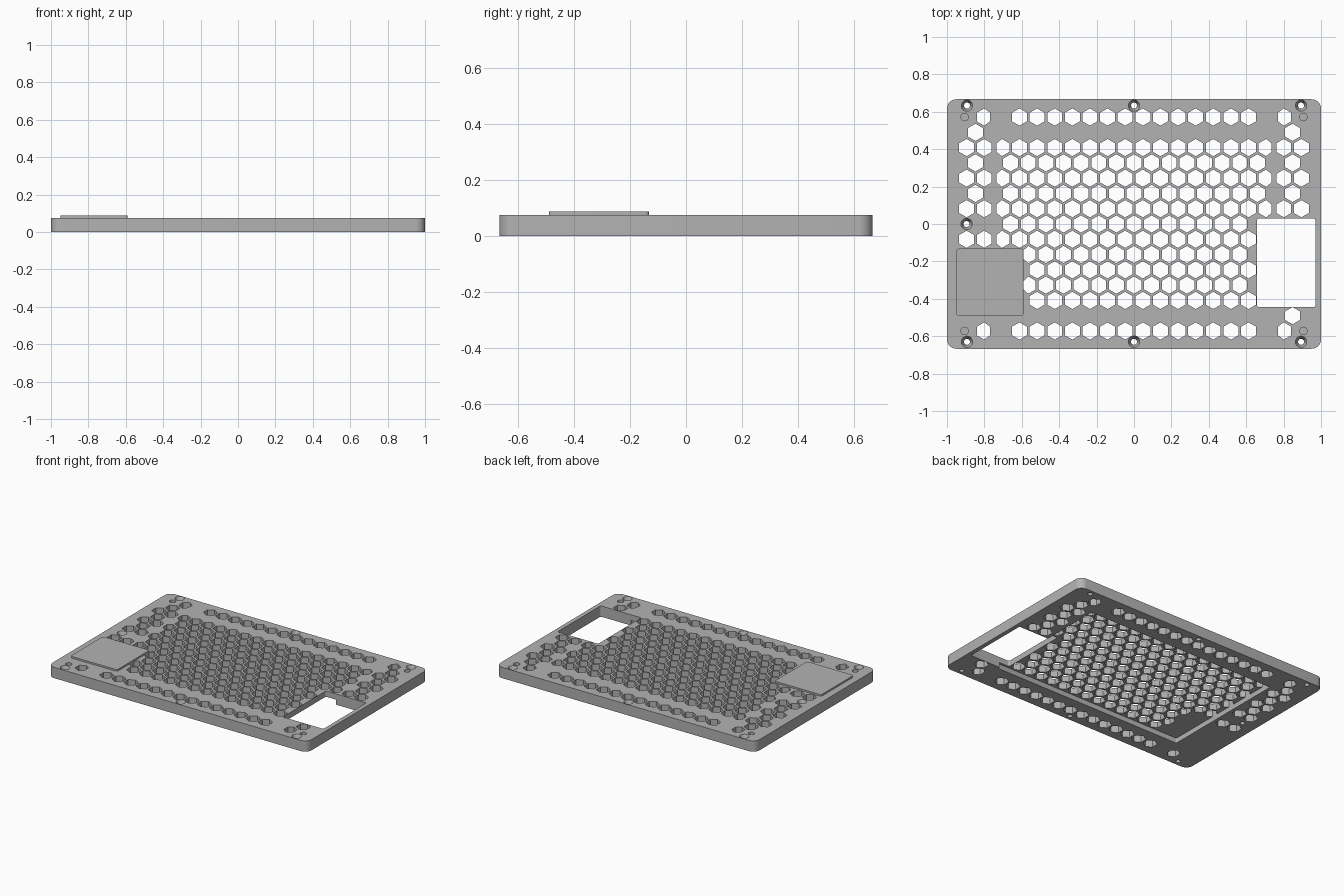
import bpy, bmesh
from math import sin, cos, pi, radians

cube = bpy.data.objects.get("Cube")
if cube:
    bpy.data.objects.remove(cube)

HALF_X, HALF_Y, THICK = 1.0, 0.667, 0.075
PITCH, ROW, HEX_R = 0.0942, 0.0817, 0.046
RECESS_X, RECESS_Y, RECESS_Z = 0.735, 0.46, 0.035
PAD_EDGE = -0.59

grey = bpy.data.materials.new("plain_grey")
grey.use_nodes = True
grey.diffuse_color = (0.45, 0.45, 0.45, 1)
grey.node_tree.nodes["Principled BSDF"].inputs["Base Color"].default_value = grey.diffuse_color


def circle(x, y, r, n=24, start=0.0):
    return [(x + r * cos(start + 2 * pi * i / n), y + r * sin(start + 2 * pi * i / n))
            for i in range(n)]


def rounded_rect(x0, x1, y0, y1, r, steps=8):
    corners = [(x1 - r, y1 - r), (x0 + r, y1 - r), (x0 + r, y0 + r), (x1 - r, y0 + r)]
    pts = []
    for q, (cx, cy) in enumerate(corners):
        for s in range(steps + 1):
            a = (q + s / steps) * pi / 2
            pts.append((cx + r * cos(a), cy + r * sin(a)))
    return pts


def loft(bm, levels):
    """Closed solid through a stack of (z, outline) levels."""
    rings = [[bm.verts.new((x, y, z)) for x, y in pts] for z, pts in levels]
    bm.faces.new(rings[0][::-1])
    bm.faces.new(rings[-1])
    n = len(rings[0])
    for low, high in zip(rings, rings[1:]):
        for i in range(n):
            j = (i + 1) % n
            bm.faces.new((low[i], low[j], high[j], high[i]))


def make_object(name, solids):
    bm = bmesh.new()
    for levels in solids:
        loft(bm, levels)
    mesh = bpy.data.meshes.new(name)
    bm.to_mesh(mesh)
    bm.free()
    mesh.materials.append(grey)
    obj = bpy.data.objects.new(name, mesh)
    bpy.context.collection.objects.link(obj)
    return obj


def prism(pts, z0, z1):
    return [(z0, pts), (z1, pts)]


def has_vent(x, k):
    """Which cells of the honeycomb are open."""
    ax = abs(x)
    if ax > 0.91:
        return False
    if abs(k) == 7:
        return ax < 0.65 or 0.78 < ax < 0.82
    if abs(k) == 6:
        return 0.8 < ax < 0.87 and (k > 0 or x > 0)
    if 0.72 < ax < 0.78:
        return False                      # rim of the recess
    if k <= 0 and x > 0.63:
        return False                      # window
    if k <= -2 and x < -0.57:
        return False                      # raised pad
    return not (k == 0 and x < -0.8)      # side screw


def vent(x, k):
    pts = circle(x, k * ROW, HEX_R, 6, pi / 2)
    if abs(k) == 7 and abs(x) > 0.7:
        low, high = 0.77, 1.0
    elif abs(x) < RECESS_X:
        low, high = 0.0, RECESS_X
    else:
        low, high = 0.0, 1.0
    side = 1 if x > 0 else -1
    if abs(x) > 0.5:
        pts = [(side * min(max(side * px, low), high), py) for px, py in pts]
    if -6 < k < -1:
        pts = [(max(px, PAD_EDGE), py) for px, py in pts]
    return prism(pts, -0.05, 0.15)


# Cutters: honeycomb vents
vents = []
for k in range(-7, 8):
    for i in range(-11, 12):
        x = (i + 0.5 * (k % 2)) * PITCH
        if has_vent(x, k):
            vents.append(vent(x, k))

# Cutters: countersunk screw holes and small blind peg holes
fixings = []
screws = [(x, y) for x in (-0.893, 0, 0.893) for y in (-0.63, 0.633)] + [(-0.895, 0)]
for x, y in screws:
    fixings.append([(-0.05, circle(x, y, 0.016)), (0.045, circle(x, y, 0.016)),
                    (0.078, circle(x, y, 0.032))])
for sx in (-1, 1):
    for sy in (-1, 1):
        fixings.append(prism(circle(sx * 0.905, sy * 0.572, 0.02), 0.045, 0.15))

cutters = [
    make_object("vent_cutter", vents),
    make_object("fixing_cutter", fixings),
    make_object("recess_cutter", [prism(
        rounded_rect(-RECESS_X, RECESS_X, -RECESS_Y, RECESS_Y, 0.008), -0.05, RECESS_Z)]),
    make_object("window_cutter", [prism(
        rounded_rect(0.657, 0.97, -0.445, 0.03, 0.012), -0.06, 0.16)]),
]

# Main plate, with every opening cut through it
plate = make_object("vented_plate", [prism(
    rounded_rect(-HALF_X, HALF_X, -HALF_Y, HALF_Y, 0.05), 0, THICK)])
for cutter in cutters:
    cutter.hide_render = True
    mod = plate.modifiers.new(cutter.name, 'BOOLEAN')
    mod.operation = 'DIFFERENCE'
    mod.solver = 'EXACT'
    mod.object = cutter
bpy.context.view_layer.update()
graph = bpy.context.evaluated_depsgraph_get()
baked = bpy.data.meshes.new_from_object(plate.evaluated_get(graph))
plate.modifiers.clear()
plate.data = baked
for cutter in cutters:
    bpy.data.objects.remove(cutter)

# Raised pad on the front corner
pad = make_object("raised_pad", [prism(
    rounded_rect(-0.95, PAD_EDGE, -0.49, -0.132, 0.015), THICK, 0.087)])

for obj in (plate, pad):
    bpy.ops.object.select_all(action='DESELECT')
    obj.select_set(True)
    bpy.context.view_layer.objects.active = obj
    bpy.ops.object.shade_smooth_by_angle(angle=radians(30))
